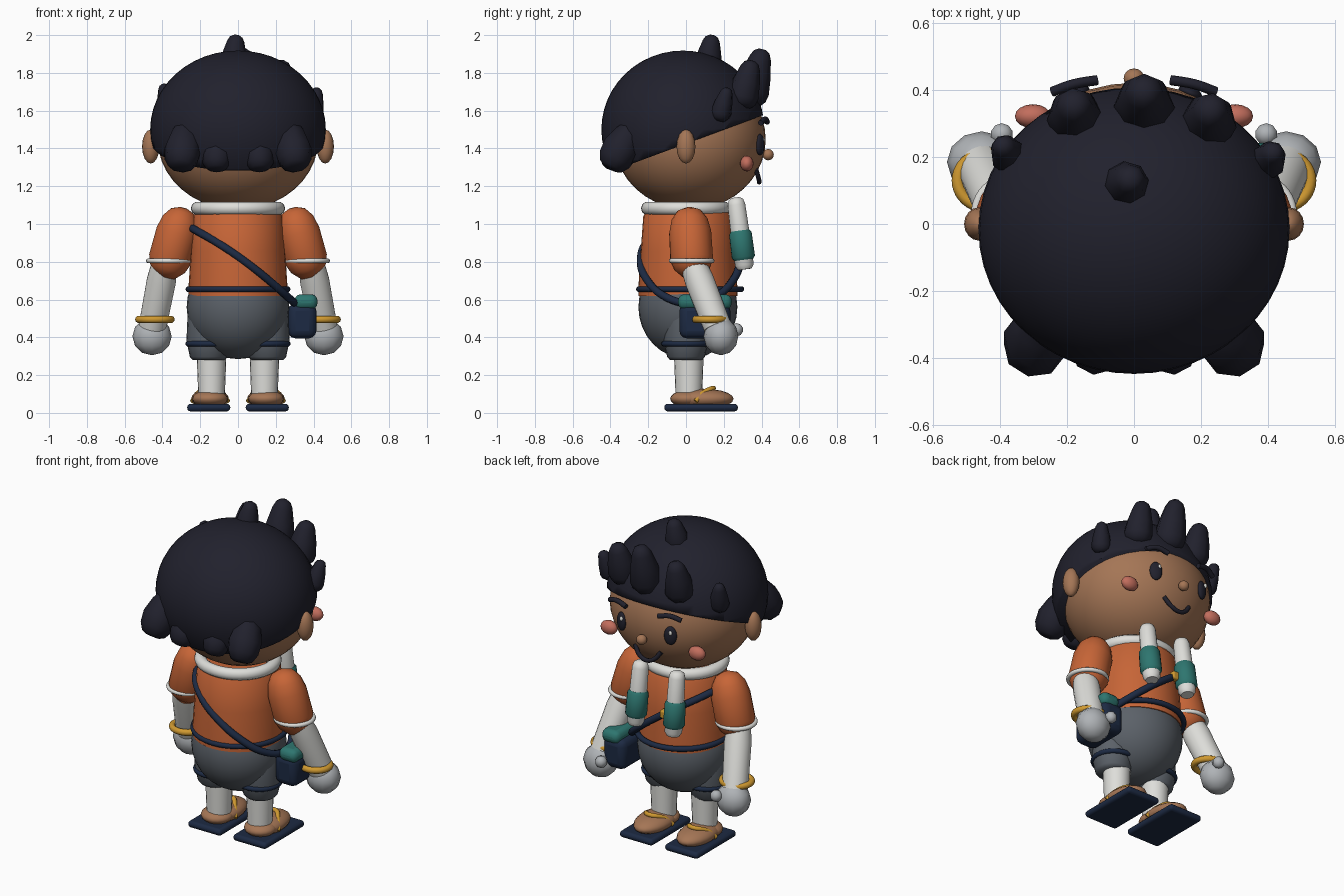
import bpy, bmesh, math
from mathutils import Vector

if "Cube" in bpy.data.objects:
    bpy.data.objects.remove(bpy.data.objects["Cube"])


def material(name, *rgb):
    m = bpy.data.materials.new(name)
    m.use_nodes = True
    m.diffuse_color = (*rgb, 1)
    m.node_tree.nodes["Principled BSDF"].inputs["Base Color"].default_value = (*rgb, 1)
    return m


HAIR = material("hair black", .015, .015, .026)
SKIN = material("brown skin", .375, .18, .092)
ORANGE = material("orange shirt", .57, .13, .038)
GREY = material("slate grey", .105, .12, .14)
NAVY = material("navy", .012, .023, .056)
GOLD = material("gold", .63, .32, .03)
TEAL = material("teal", .027, .18, .16)
WHITE = material("off white", .73, .73, .7)
GLOVE = material("glove grey", .43, .45, .47)
BLUSH = material("blush pink", .54, .155, .11)


def finish(ob, name, mat, angle=50):
    ob.name = name
    ob.data.materials.clear()
    ob.data.materials.append(mat)
    bpy.ops.object.select_all(action='DESELECT')
    ob.select_set(True)
    bpy.context.view_layer.objects.active = ob
    bpy.ops.object.shade_smooth_by_angle(angle=math.radians(angle))
    return ob


def ball(name, mat, loc, size, seg=24):
    bpy.ops.mesh.primitive_uv_sphere_add(segments=seg, ring_count=seg // 2, location=loc)
    ob = bpy.context.object
    ob.scale = size
    return finish(ob, name, mat)


def ring(name, mat, loc, rx, ry, thick):
    bpy.ops.mesh.primitive_torus_add(major_segments=40, minor_segments=10, major_radius=1,
                                     minor_radius=thick / rx, location=loc)
    ob = bpy.context.object
    ob.scale = (rx, ry, rx)
    return finish(ob, name, mat)


def lathe(name, mat, a, b, profile, sides=20, angle=50):
    """Revolve (radius, fraction) pairs around the line from a to b."""
    a, b = Vector(a), Vector(b)
    turn = (b - a).to_track_quat('Z', 'Y')
    bm = bmesh.new()
    loops = []
    for r, t in profile:
        loops.append([bm.verts.new(a.lerp(b, t) + turn @ Vector(
            (r * math.cos(k * math.tau / sides), r * math.sin(k * math.tau / sides), 0)))
            for k in range(sides)])
    for low, high in zip(loops, loops[1:]):
        for k in range(sides):
            n = (k + 1) % sides
            bm.faces.new((low[k], low[n], high[n], high[k]))
    bm.faces.new(loops[0][::-1])
    bm.faces.new(loops[-1])
    me = bpy.data.meshes.new(name)
    bm.to_mesh(me)
    bm.free()
    ob = bpy.data.objects.new(name, me)
    bpy.context.collection.objects.link(ob)
    return finish(ob, name, mat, angle)


def cord(name, mat, points, radius, closed=False):
    cu = bpy.data.curves.new(name, 'CURVE')
    cu.dimensions = '3D'
    cu.bevel_depth = radius
    cu.bevel_resolution = 2
    cu.resolution_u = 6
    cu.use_fill_caps = True
    sp = cu.splines.new('BEZIER')
    sp.bezier_points.add(len(points) - 1)
    sp.use_cyclic_u = closed
    for p, co in zip(sp.bezier_points, points):
        p.co = co
        p.handle_left_type = p.handle_right_type = 'AUTO'
    ob = bpy.data.objects.new(name, cu)
    bpy.context.collection.objects.link(ob)
    bpy.ops.object.select_all(action='DESELECT')
    ob.select_set(True)
    bpy.context.view_layer.objects.active = ob
    bpy.ops.object.convert(target='MESH')
    return finish(bpy.context.object, name, mat)


def box(name, mat, loc, size, bevel):
    bpy.ops.mesh.primitive_cube_add(size=1, location=loc)
    ob = bpy.context.object
    ob.scale = size
    bpy.ops.object.transform_apply(location=False, rotation=False, scale=True)
    mod = ob.modifiers.new("rounding", 'BEVEL')
    mod.width, mod.segments = bevel, 3
    return finish(ob, name, mat)


SPIKE = [(.6, 0), (.92, .12), (1, .25), (.86, .55), (.62, .85), (.46, .95), (.2, 1)]
LOCK = [(.45, 0), (.78, .25), (1, .55), (.92, .8), (.68, .95), (.4, 1)]


def tuft(name, base, tip, r, shape=SPIKE):
    return lathe(name, HAIR, base, tip, [(r * w, t) for w, t in shape], 8, 60)


# head and hair cap, trimmed along a slanted hairline
ball("head", SKIN, (0, .02, 1.448), (.425, .402, .372), 40)
cap = ball("hair_cap", HAIR, (0, -.016, 1.5), (.465, .432, .418), 48)
bpy.ops.object.transform_apply(location=True, rotation=False, scale=True)
bm = bmesh.new()
bm.from_mesh(cap.data)
bmesh.ops.bisect_plane(bm, geom=bm.verts[:] + bm.edges[:] + bm.faces[:], plane_co=(0, 0, 1.425),
                       plane_no=(0, -.37, 1), clear_inner=True)
bmesh.ops.holes_fill(bm, edges=[e for e in bm.edges if e.is_boundary])
bm.to_mesh(cap.data)
bm.free()

# hair tufts
tuft("crown_tuft", (-.03, .11, 1.8), (-.008, .138, 2), .072)
tuft("fringe_middle_tuft", (.03, .33, 1.63), (.03, .405, 1.925), .092)
tuft("fringe_right_tuft", (-.175, .3, 1.62), (-.18, .365, 1.865), .085)
tuft("fringe_left_tuft", (.22, .285, 1.62), (.23, .35, 1.865), .085)
tuft("temple_right_tuft", (-.365, .19, 1.56), (-.395, .24, 1.74), .056)
tuft("temple_left_tuft", (.39, .175, 1.55), (.42, .22, 1.72), .056)
for s, side in ((1, "left"), (-1, "right")):
    tuft(f"nape_outer_tuft_{side}", (s * .275, -.27, 1.53), (s * .305, -.405, 1.295), .1, LOCK)
    tuft(f"nape_inner_tuft_{side}", (s * .108, -.33, 1.46), (s * .115, -.395, 1.285), .08, LOCK)

# face centre
ball("nose", SKIN, (0, .435, 1.367), (.031, .03, .03), 16)
cord("mouth", HAIR, [(-.09, .37, 1.29), (-.05, .385, 1.24), (0, .388, 1.222),
                     (.05, .385, 1.24), (.09, .37, 1.29)], .013)

# torso
lathe("shirt", ORANGE, (0, .01, .62), (0, .01, 1.09),
      [(.262, 0), (.262, .1), (.25, .5), (.236, .9), (.2, 1)], 32)
ball("shorts_seat", GREY, (0, .01, .56), (.272, .262, .275), 32)
ring("belt_cord", NAVY, (0, .022, .655), .262, .27, .016)
ring("scarf_collar", WHITE, (0, 0, 1.083), .215, .205, .035)
turns = [k * math.tau / 12 for k in range(12)]
cord("bag_strap", NAVY, [(.025 + .275 * math.cos(a), .022 + .262 * math.sin(a),
                          .78 - .2 * math.cos(a) + .03 * math.sin(a) ** 2) for a in turns], .021, True)
box("strap_buckle", GOLD, (-.06, .288, .865), (.055, .04, .05), .01)

# shoulder bag
box("bag", NAVY, (.34, .1, .487), (.15, .27, .185), .04)
box("bag_flap", TEAL, (.36, .1, .588), (.122, .285, .08), .034)

for s, side in ((1, "left"), (-1, "right")):
    def p(x, y, z):
        return (s * x, y, z)

    # face sides
    ball(f"ear_{side}", SKIN, p(.462, 0, 1.41), (.046, .05, .09), 16)
    ball(f"cheek_{side}", BLUSH, p(.302, .322, 1.32), (.054, .036, .042), 16)
    eye = ball(f"eye_{side}", HAIR, p(.168, .392, 1.42), (.037, .02, .057), 20)
    eye.rotation_euler.z = -s * .4
    ball(f"eye_glint_{side}", WHITE, (s * .168 - .012, .41, 1.445), (.011, .008, .014), 10)
    cord(f"eyebrow_{side}", HAIR, [p(.11, .43, 1.54), p(.18, .418, 1.555), p(.245, .395, 1.535)], .015)

    # scarf ends
    lathe(f"scarf_end_{side}", WHITE, p(.125, .262, 1.14), p(.13, .312, .76),
          [(.02, 0), (.039, .03), (.047, .1), (.05, .5), (.05, .94), (.036, 1)])
    lathe(f"scarf_band_{side}", TEAL, p(.128, .286, .965), p(.13, .306, .81),
          [(.05, 0), (.06, .1), (.062, .9), (.05, 1)])

    # arm
    lathe(f"sleeve_{side}", ORANGE, p(.288, .015, 1.085), p(.385, .035, .72),
          [(.02, 0), (.065, .05), (.096, .17), (.112, .35), (.114, .75), (.095, .88), (.05, 1)])
    ring(f"sleeve_cuff_{side}", WHITE, p(.366, .03, .805), .108, .108, .013)
    lathe(f"forearm_{side}", WHITE, p(.39, .04, .78), p(.452, .165, .46),
          [(.07, 0), (.078, .25), (.074, 1)])
    ring(f"bracelet_{side}", GOLD, p(.44, .13, .495), .086, .08, .019)
    ball(f"glove_{side}", GLOVE, p(.455, .185, .405), (.104, .092, .1), 12)
    ball(f"thumb_{side}", GLOVE, p(.395, .268, .44), (.035, .035, .035), 10)

    # leg
    lathe(f"shorts_leg_{side}", GREY, p(.155, 0, .62), p(.155, 0, .28),
          [(.1, 0), (.112, .3), (.118, .7), (.1, .95), (.085, 1)])
    ring(f"shorts_hem_{side}", NAVY, p(.147, 0, .366), .117, .117, .015)
    lathe(f"sock_{side}", WHITE, p(.14, .015, .32), p(.14, .015, .08), [(.079, 0), (.07, 1)])

    # foot and sandal
    ball(f"heel_{side}", SKIN, p(.148, .01, .075), (.094, .094, .045), 20)
    ball(f"foot_{side}", SKIN, p(.148, .09, .074), (.1, .162, .054), 20)
    box(f"sandal_sole_{side}", NAVY, p(.155, .08, .028), (.228, .39, .04), .018)
    cord(f"sandal_strap_{side}", GOLD, [p(.055, .05, .06), p(.085, .09, .105), p(.148, .145, .13),
                                        p(.211, .09, .105), p(.241, .05, .06)], .014)
